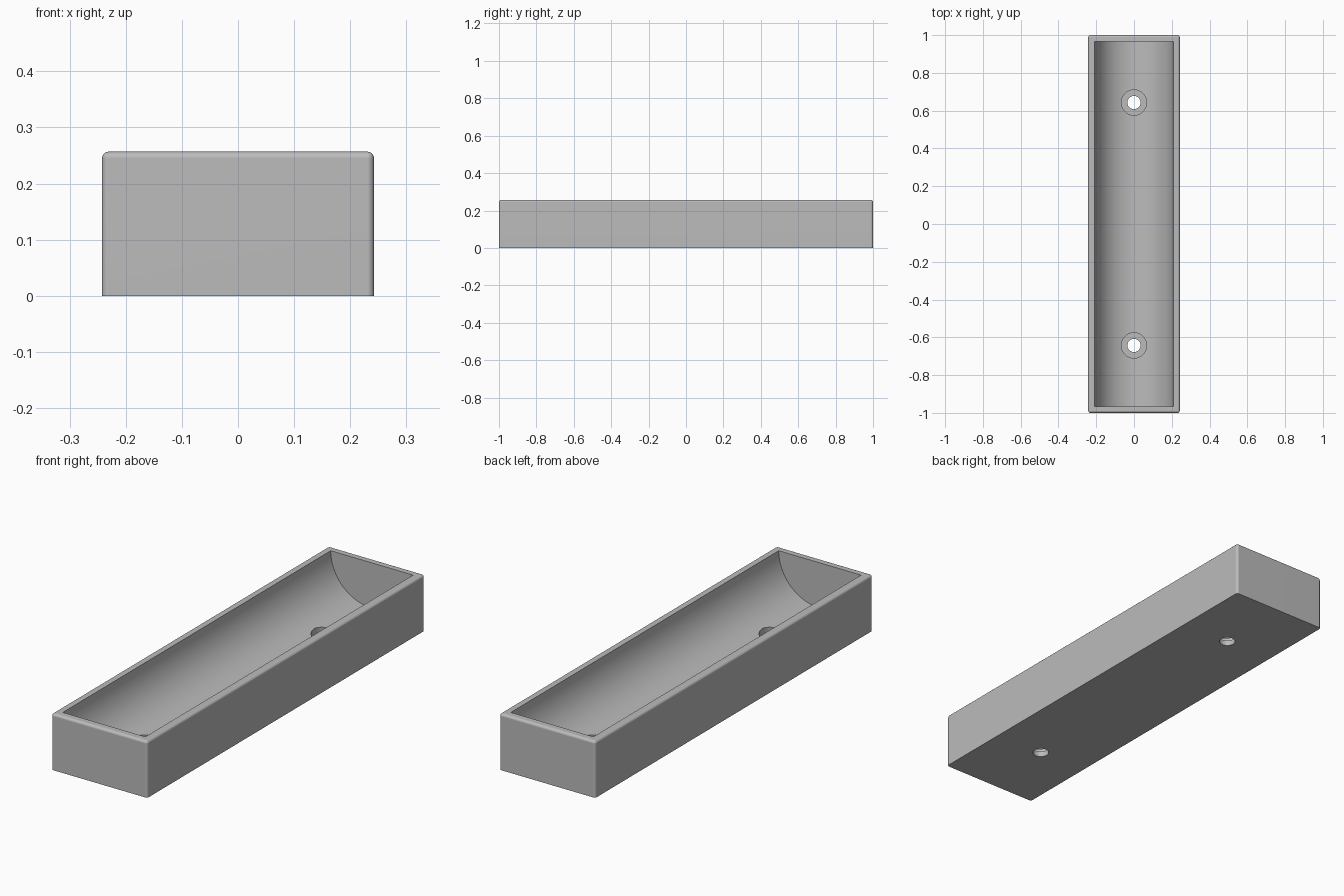
import bpy, bmesh, math
from mathutils import Matrix

if "Cube" in bpy.data.objects:
    bpy.data.objects.remove(bpy.data.objects["Cube"], do_unlink=True)

WIDTH, LENGTH, HEIGHT = 0.485, 2.0, 0.257
TROUGH_R, TROUGH_LEN = 0.208, 1.93
HOLE_Y, HOLE_R, BORE_R, BORE_FLOOR = 0.643, 0.035, 0.067, 0.025

grey = bpy.data.materials.new("plain grey")
grey.use_nodes = True
colour = (0.5, 0.5, 0.5, 1)
grey.diffuse_color = colour
grey.node_tree.nodes["Principled BSDF"].inputs["Base Color"].default_value = colour


def finish(bm, name):
    mesh = bpy.data.meshes.new(name)
    bm.to_mesh(mesh)
    bm.free()
    mesh.materials.append(grey)
    obj = bpy.data.objects.new(name, mesh)
    bpy.context.collection.objects.link(obj)
    return obj


def cylinder(name, radius, length, matrix, sides):
    bm = bmesh.new()
    bmesh.ops.create_cone(bm, cap_ends=True, segments=sides, radius1=radius,
                          radius2=radius, depth=length, matrix=matrix)
    obj = finish(bm, name)
    obj.hide_render = True
    return obj


# Outer block: every edge rounded except those around the base
bm = bmesh.new()
bmesh.ops.create_cube(bm, size=1, matrix=Matrix.Translation((0, 0, HEIGHT / 2))
                      @ Matrix.Diagonal((WIDTH, LENGTH, HEIGHT, 1)))
rounded = [e for e in bm.edges if max(v.co.z for v in e.verts) > 0.1]
bmesh.ops.bevel(bm, geom=rounded, offset=0.012, segments=5, profile=0.5,
                affect='EDGES', clamp_overlap=True)
tray = finish(bm, "tray")

# Half-round trough, counterbores and screw holes
cutters = [cylinder("trough_cutter", TROUGH_R, TROUGH_LEN,
                    Matrix.Translation((0, 0, HEIGHT + 0.001))
                    @ Matrix.Rotation(math.pi / 2, 4, 'X'), 128)]
for side, y in (("front", -HOLE_Y), ("back", HOLE_Y)):
    cutters.append(cylinder(side + "_bore_cutter", BORE_R, 0.2,
                            Matrix.Translation((0, y, BORE_FLOOR + 0.1)), 48))
    cutters.append(cylinder(side + "_hole_cutter", HOLE_R, 0.4,
                            Matrix.Translation((0, y, 0)), 48))

for cutter in cutters:
    cut = tray.modifiers.new(cutter.name, 'BOOLEAN')
    cut.operation = 'DIFFERENCE'
    cut.solver = 'EXACT'
    cut.object = cutter

# Bake the cuts and discard the cutters
bpy.context.view_layer.objects.active = tray
tray.select_set(True)
for cutter in cutters:
    bpy.ops.object.modifier_apply(modifier=cutter.name)
    bpy.data.objects.remove(cutter, do_unlink=True)

# Smooth the curves, keep corners crisp and large faces flat
bpy.ops.object.shade_smooth_by_angle(angle=math.radians(30))
flat = tray.modifiers.new("flat_faces", 'WEIGHTED_NORMAL')
flat.keep_sharp = True
